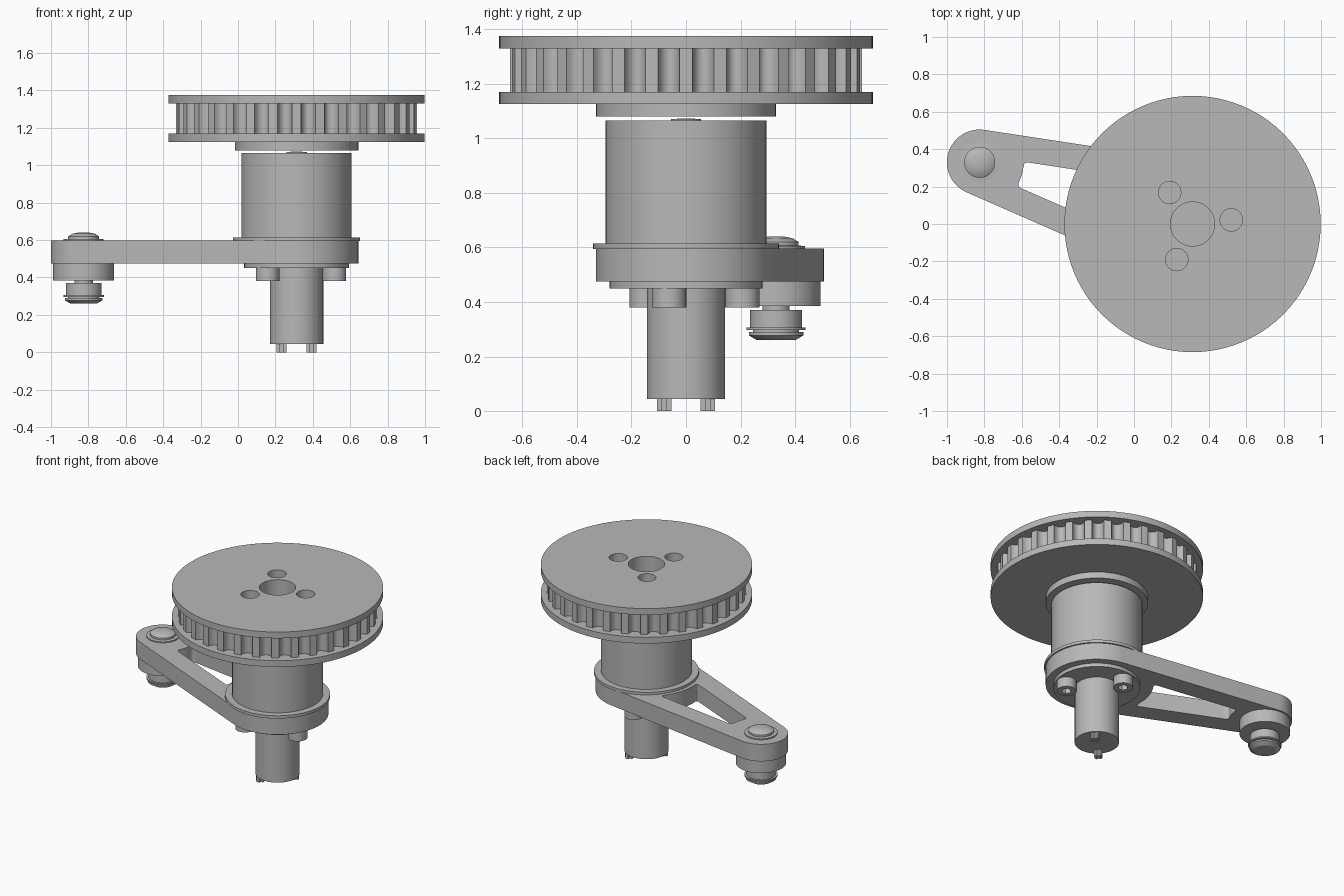
import bpy
import bmesh
from math import sin, cos, acos, asin, atan2, hypot, radians, degrees, pi
from mathutils import Vector

if "Cube" in bpy.data.objects:
    bpy.data.objects.remove(bpy.data.objects["Cube"], do_unlink=True)

GREY = (0.48, 0.48, 0.48, 1)
metal = bpy.data.materials.new("plain grey")
metal.use_nodes = True
metal.diffuse_color = GREY
metal.node_tree.nodes["Principled BSDF"].inputs["Base Color"].default_value = GREY

HUB = Vector((0.313, 0))
IDLER = Vector((-0.825, 0.33))
parts = []


def polar(c, r, deg):
    return Vector((c[0] + r * cos(radians(deg)), c[1] + r * sin(radians(deg))))


def arc(c, r, a0, a1, n):
    return [polar(c, r, a0 + (a1 - a0) * i / n) for i in range(n + 1)]


def circle(c, r, n=64):
    return arc(c, r, 0, 360, n)[:-1]


def finish(name, bm):
    bmesh.ops.remove_doubles(bm, verts=bm.verts, dist=1e-5)
    bmesh.ops.recalc_face_normals(bm, faces=bm.faces)
    mesh = bpy.data.meshes.new(name)
    bm.to_mesh(mesh)
    bm.free()
    mesh.materials.append(metal)
    ob = bpy.data.objects.new(name, mesh)
    bpy.context.collection.objects.link(ob)
    parts.append(ob)
    return ob


def plate(name, loops, z0, z1):
    """Extrude an outline with holes between two heights."""
    curve = bpy.data.curves.new(name, 'CURVE')
    curve.dimensions = '2D'
    curve.fill_mode = 'BOTH'
    curve.extrude = (z1 - z0) / 2
    for loop in loops:
        s = curve.splines.new('POLY')
        s.points.add(len(loop) - 1)
        for p, co in zip(s.points, loop):
            p.co = (co[0], co[1], 0, 1)
        s.use_cyclic_u = True
    tmp = bpy.data.objects.new(name + "_outline", curve)
    bpy.context.collection.objects.link(tmp)
    dg = bpy.context.evaluated_depsgraph_get()
    flat = bpy.data.meshes.new_from_object(tmp.evaluated_get(dg))
    bm = bmesh.new()
    bm.from_mesh(flat)
    bpy.data.objects.remove(tmp)
    bpy.data.curves.remove(curve)
    bpy.data.meshes.remove(flat)
    bmesh.ops.translate(bm, verts=bm.verts, vec=(0, 0, (z0 + z1) / 2))
    return finish(name, bm)


def lathe(name, c, profile, n=64):
    """Turn a (radius, height) profile around a vertical axis."""
    pts = [(0, profile[0][1])] + profile + [(0, profile[-1][1])]
    bm = bmesh.new()
    vs = [bm.verts.new((c[0] + r, c[1], z)) for r, z in pts]
    es = [bm.edges.new(pair) for pair in zip(vs, vs[1:])]
    bmesh.ops.spin(bm, geom=vs + es, cent=(c[0], c[1], 0), axis=(0, 0, 1),
                   angle=2 * pi, steps=n)
    return finish(name, bm)


def cylinder(name, c, r, z0, z1, n=64):
    return lathe(name, c, [(r, z0), (r, z1)], n)


# Toothed pulley between two flanges, pierced by a bore and three holes
holes = [circle(HUB, 0.118, 48)]
holes += [circle(polar(HUB, 0.208, 6 + 120 * k), 0.06, 32) for k in range(3)]
teeth = []
COUNT = 32
for k in range(COUNT):
    mid = 360 * (k + 0.5) / COUNT
    for i in range(9):
        t = pi * i / 8
        teeth.append(polar(HUB, 0.645 - 0.048 * sin(t), mid - 3.5 * cos(t)))
plate("pulley_lower_flange", [circle(HUB, 0.685, 96)] + holes, 1.125, 1.17)
plate("pulley_teeth", [teeth] + holes, 1.17, 1.33)
plate("pulley_upper_flange", [circle(HUB, 0.685, 96)] + holes, 1.33, 1.375)
plate("pulley_hub", [circle(HUB, 0.33)] + holes, 1.08, 1.125)

# Motor housing with collar, shaft end and lower gearbox
cylinder("housing", HUB, 0.295, 0.61, 1.066)
cylinder("collar", HUB, 0.34, 0.595, 0.615)
cylinder("shaft_end", HUB, 0.055, 1.06, 1.07, 32)
for k in range(4):
    cylinder("shaft_dot", polar(HUB, 0.02, 90 * k), 0.013, 1.065, 1.073, 16)
cylinder("mounting_disc", HUB, 0.28, 0.45, 0.48)
cylinder("motor", HUB, 0.143, 0.045, 0.46)

# Cross-shaped terminals under the motor
for side in (-1, 1):
    c = HUB + Vector((0.08, 0.08)) * side
    for name, w, d in (("terminal_blade_x", 0.027, 0.01), ("terminal_blade_y", 0.01, 0.027)):
        box = [c + Vector((sx * w, sy * d)) for sx, sy in ((-1, -1), (1, -1), (1, 1), (-1, 1))]
        plate(name, [box], 0, 0.05)

# Socket-head bolts
for k in range(3):
    c = polar(HUB, 0.212, 120 * k - 17)
    plate("bolt_head", [circle(c, 0.063, 32), circle(c, 0.033, 6)], 0.38, 0.45)
    cylinder("bolt_socket_floor", c, 0.05, 0.415, 0.44, 24)

# Tapered arm with a rounded slot
R_HUB, R_IDLER, WALL, FILLET = 0.33, 0.175, 0.137, 0.03
axis = HUB - IDLER
heading = degrees(atan2(axis.y, axis.x))
taper = degrees(asin((R_HUB - R_IDLER) / axis.length))
up = heading + taper + 90
low = heading - taper + 270
outline = arc(IDLER, R_IDLER, up, low, 32) + arc(HUB, R_HUB, low - 360, up, 48)


def slot_end(c, r, inset):
    """Angles where an end arc meets the slot's two long sides."""
    return degrees(acos(inset / r)), degrees(FILLET / r)


def bend(a, corner, b, n=6):
    return [a * (1 - t) ** 2 + corner * 2 * t * (1 - t) + b * t * t
            for t in (i / n for i in range(1, n + 1))]


def toward(a, b):
    return a + (b - a).normalized() * FILLET


E_IDLER, E_HUB = 0.235, 0.365
sweep_i, trim_i = slot_end(IDLER, E_IDLER, R_IDLER - WALL)
sweep_h, trim_h = slot_end(HUB, E_HUB, R_HUB - WALL)
a_low, a_up = low + sweep_i, up - sweep_i + 360
h_up, h_low = up + sweep_h, low - sweep_h
i_lo, i_up = polar(IDLER, E_IDLER, a_low), polar(IDLER, E_IDLER, a_up)
k_up, k_lo = polar(HUB, E_HUB, h_up), polar(HUB, E_HUB, h_low)
end_i = arc(IDLER, E_IDLER, a_low + trim_i, a_up - trim_i, 8)
end_h = arc(HUB, E_HUB, h_up + trim_h, h_low - trim_h, 12)
slot = end_i + bend(end_i[-1], i_up, toward(i_up, k_up))
slot += [toward(k_up, i_up)] + bend(toward(k_up, i_up), k_up, end_h[0])
slot += end_h[1:] + bend(end_h[-1], k_lo, toward(k_lo, i_lo))
slot += [toward(i_lo, k_lo)] + bend(toward(i_lo, k_lo), i_lo, end_i[0])[:-1]
plate("arm", [outline, slot], 0.475, 0.597)

# Idler pin: domed head, spacer, roller and end cap
lathe("pin_head", IDLER, [(0.107, 0.59), (0.107, 0.605), (0.083, 0.607), (0.083, 0.62),
                          (0.06, 0.634), (0.03, 0.64)], 48)
cylinder("spacer", IDLER, 0.163, 0.385, 0.475)
lathe("roller", IDLER, [(0.085, 0.285), (0.085, 0.297), (0.108, 0.297), (0.108, 0.306),
                        (0.095, 0.306), (0.095, 0.37), (0.05, 0.37), (0.05, 0.39)], 48)
lathe("end_cap", IDLER, [(0.07, 0.26), (0.1, 0.278), (0.1, 0.29)], 48)

# Smooth round walls while keeping the rims sharp
bpy.ops.object.select_all(action='DESELECT')
for ob in parts:
    ob.select_set(True)
bpy.context.view_layer.objects.active = parts[0]
bpy.ops.object.shade_smooth_by_angle(angle=radians(30))
